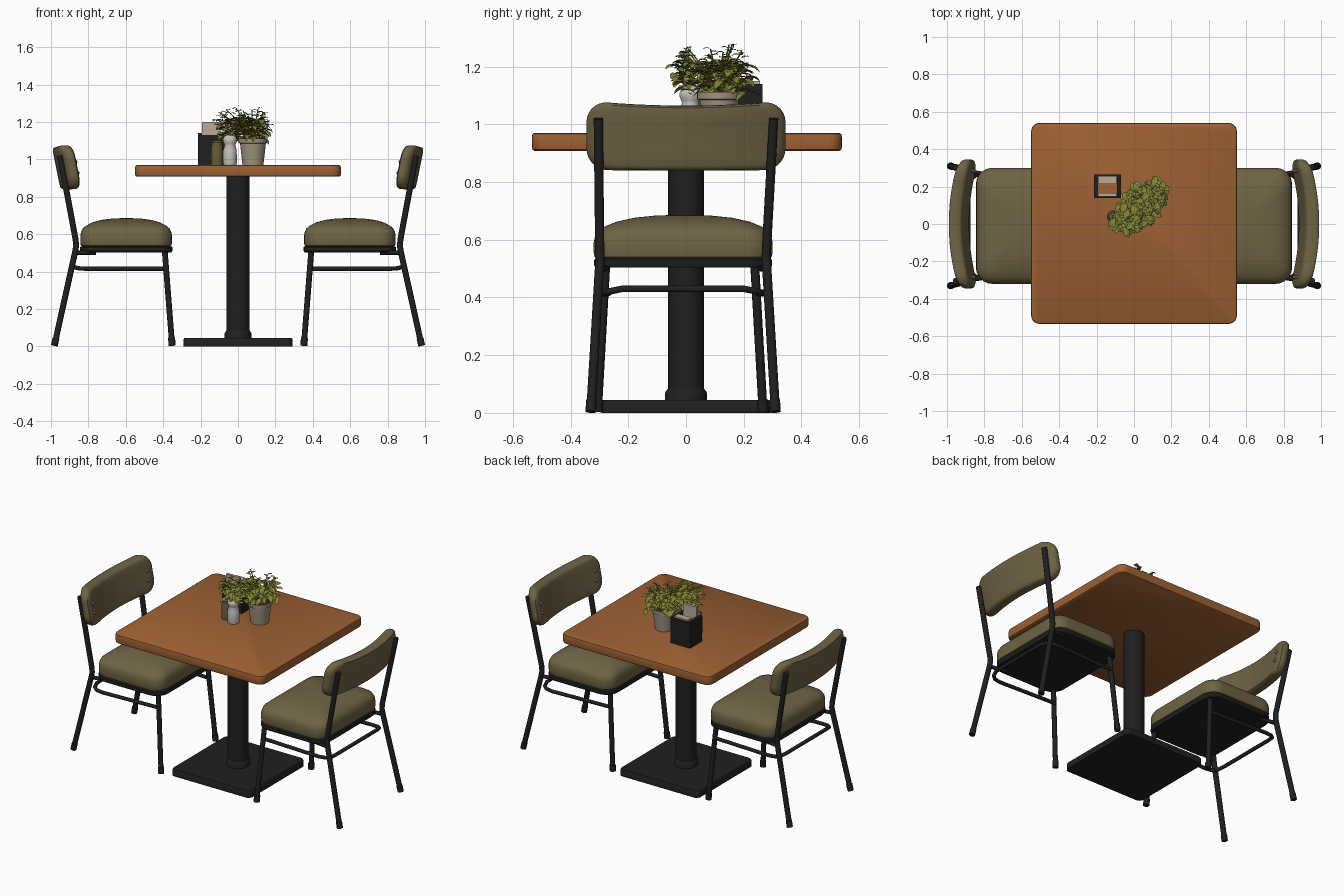
import bpy, bmesh, math, random
from mathutils import Vector

if "Cube" in bpy.data.objects:
    bpy.data.objects.remove(bpy.data.objects["Cube"])

random.seed(4)


def material(name, r, g, b):
    m = bpy.data.materials.new(name)
    m.diffuse_color = (r, g, b, 1)
    m.use_nodes = True
    m.node_tree.nodes["Principled BSDF"].inputs["Base Color"].default_value = m.diffuse_color
    return m


WOOD = material("warm wood", 0.34, 0.12, 0.034)
OLIVE = material("olive upholstery", 0.155, 0.125, 0.058)
BLACK = material("black metal", 0.014, 0.014, 0.015)
LEAF = material("leaf green", 0.23, 0.24, 0.035)
WHITE = material("white ceramic", 0.58, 0.55, 0.51)
CLAY = material("beige pot", 0.36, 0.30, 0.22)
PAPER = material("napkin paper", 0.50, 0.41, 0.30)
SPICE = material("spice brown", 0.13, 0.105, 0.04)
SOIL = material("dark soil", 0.04, 0.025, 0.015)


def finish(name, bm, mat, angle=40):
    bmesh.ops.recalc_face_normals(bm, faces=bm.faces)
    me = bpy.data.meshes.new(name)
    bm.to_mesh(me)
    bm.free()
    me.materials.append(mat)
    ob = bpy.data.objects.new(name, me)
    bpy.context.collection.objects.link(ob)
    bpy.ops.object.select_all(action='DESELECT')
    ob.select_set(True)
    bpy.context.view_layer.objects.active = ob
    bpy.ops.object.shade_smooth_by_angle(angle=math.radians(angle))
    return ob


def rounded_rect(hw, hh, r, seg=6, div=8):
    """Rounded rectangle outline with subdivided straight edges."""
    corners = []
    for i, (sx, sy) in enumerate([(1, 1), (-1, 1), (-1, -1), (1, -1)]):
        cx, cy = sx * (hw - r), sy * (hh - r)
        corners.append([Vector((cx + r * math.cos((i + k / seg) * math.pi / 2),
                                cy + r * math.sin((i + k / seg) * math.pi / 2)))
                        for k in range(seg + 1)])
    pts = []
    for i, c in enumerate(corners):
        pts += c
        nxt = corners[(i + 1) % 4][0]
        pts += [c[-1].lerp(nxt, k / div) for k in range(1, div)]
    return pts


def circle(n=28):
    return [Vector((math.cos(2 * math.pi * i / n), math.sin(2 * math.pi * i / n))) for i in range(n)]


def loft(name, outline, rings, mat, place, angle=40):
    """Skin scaled copies of an outline; rings are (scale, height)."""
    bm = bmesh.new()
    loops = [[bm.verts.new(place(p.x * s, p.y * s, h)) for p in outline] for s, h in rings]
    n = len(outline)
    for a, b in zip(loops, loops[1:]):
        for i in range(n):
            bm.faces.new((a[i], a[(i + 1) % n], b[(i + 1) % n], b[i]))
    bm.faces.new(loops[0])
    bm.faces.new(loops[-1])
    return finish(name, bm, mat, angle)


def at(x, y):
    return lambda a, b, h: (a + x, b + y, h)


def tube(name, pts, r, mat=BLACK):
    cu = bpy.data.curves.new(name, 'CURVE')
    cu.dimensions = '3D'
    cu.bevel_depth = r
    cu.bevel_resolution = 4
    cu.use_fill_caps = True
    sp = cu.splines.new('POLY')
    sp.points.add(len(pts) - 1)
    for p, q in zip(sp.points, pts):
        p.co = (*q, 1)
    ob = bpy.data.objects.new(name, cu)
    bpy.context.collection.objects.link(ob)
    bpy.ops.object.select_all(action='DESELECT')
    ob.select_set(True)
    bpy.context.view_layer.objects.active = ob
    bpy.ops.object.convert(target='MESH')
    ob = bpy.context.object
    ob.data.materials.clear()
    ob.data.materials.append(mat)
    bpy.ops.object.shade_smooth_by_angle(angle=math.radians(40))


def box(name, x0, x1, y0, y1, z0, z1, mat):
    bm = bmesh.new()
    bmesh.ops.create_cube(bm, size=1)
    for v in bm.verts:
        v.co = ((x0 + x1) / 2 + v.co.x * (x1 - x0), (y0 + y1) / 2 + v.co.y * (y1 - y0),
                (z0 + z1) / 2 + v.co.z * (z1 - z0))
    finish(name, bm, mat)


# Table
loft("table_top", rounded_rect(0.55, 0.537, 0.045),
     [(0.985, 0.908), (0.996, 0.912), (1, 0.92), (1, 0.957), (0.996, 0.966), (0.985, 0.97)], WOOD, at(0, 0.003))
loft("table_column", circle(32), [(0.062, 0.03), (0.062, 0.91)], BLACK, at(0, 0))
loft("column_collar", circle(32), [(0.073, 0.04), (0.073, 0.07), (0.062, 0.085)], BLACK, at(0, 0))
loft("table_base", rounded_rect(0.292, 0.292, 0.03),
     [(1, 0), (1, 0.036), (0.985, 0.044)], BLACK, at(0, 0))


# Chairs: s is +1 for the right chair, -1 for the left
def chair(s, side):
    yc = -0.01
    seat_at = lambda a, b, h: (s * (0.598 + a), yc + b, h)
    loft(side + "_seat_cushion", rounded_rect(0.245, 0.31, 0.085),
         [(0.95, 0.532), (0.99, 0.54), (1, 0.555), (1, 0.59), (0.985, 0.612), (0.95, 0.63), (0.88, 0.645),
          (0.75, 0.662), (0.55, 0.676), (0.3, 0.684), (0.05, 0.686)], OLIVE, seat_at)
    loft(side + "_seat_frame", rounded_rect(0.247, 0.308, 0.085),
         [(0.98, 0.503), (1, 0.51), (1, 0.53), (0.98, 0.535)], BLACK, seat_at)

    # Curved padded backrest
    def back_at(a, b, h):
        t = a / 0.345
        z = 0.962 + b * (1 - 0.06 * (1 - t * t)) - 0.010 * (1 - t * t)
        return (s * (0.884 + 0.052 * (1 - t * t) + 0.19 * b + h), a, z)
    loft(side + "_backrest", rounded_rect(0.345, 0.12, 0.075, 7, 14),
         [(0.03, -0.036), (0.3, -0.036), (0.6, -0.036), (0.85, -0.035), (0.93, -0.032), (0.98, -0.022), (1, -0.008),
          (1, 0.01), (0.98, 0.024), (0.93, 0.033), (0.85, 0.035), (0.6, 0.036), (0.3, 0.036), (0.03, 0.036)],
         OLIVE, back_at)

    for e, end in ((-1, "near"), (1, "far")):
        # Rear upright bends into the rear leg
        rear = [(0.982, yc + e * 0.32, 0.004), (0.872, yc + e * 0.290, 0.50), (0.866, yc + e * 0.288, 0.535),
                (0.868, yc + e * 0.289, 0.57), (0.952, e * 0.304, 1.02)]
        tube(f"{side}_{end}_rear_leg", [(s * x, y, z) for x, y, z in rear], 0.0165)
        front = [(0.352, -0.02 + e * 0.287, 0.004), (0.392, -0.02 + e * 0.258, 0.515)]
        tube(f"{side}_{end}_front_leg", [(s * x, y, z) for x, y, z in front], 0.0155)
        # Rubber feet
        for part, p in (("rear", rear), ("front", front)):
            a = Vector((s * p[0][0], p[0][1], p[0][2]))
            b = Vector((s * p[1][0], p[1][1], p[1][2]))
            tube(f"{side}_{end}_{part}_foot", [a, a.lerp(b, 0.08)], 0.019)
        # Frame stub joining seat and rear leg
        tube(f"{side}_{end}_seat_bracket", [(s * 0.76, yc + e * 0.27, 0.502), (s * 0.875, yc + e * 0.289, 0.502)], 0.012)
        # Backrest buttons
        for z in (0.93, 0.99):
            x, y, zz = back_at(e * 0.285, z - 0.962, -0.036)
            bm = bmesh.new()
            bmesh.ops.create_uvsphere(bm, u_segments=12, v_segments=8, radius=0.011)
            bmesh.ops.translate(bm, verts=bm.verts, vec=(x, y, zz))
            finish(f"{side}_{end}_back_button", bm, OLIVE)

    # U-shaped stretcher with a rear crossbar
    half = [(0.384, 0.26, 0.415), (0.80, 0.278, 0.415), (0.845, 0.272, 0.417), (0.872, 0.25, 0.422), (0.885, 0.21, 0.43)]
    path = half + [(x, -y, z) for x, y, z in reversed(half)]
    tube(side + "_stretcher", [(s * x, yc + y, z) for x, y, z in path], 0.0115)


chair(1, "right")
chair(-1, "left")

# Plant pot
T = 0.97
loft("plant_pot", circle(), [(0.056, T), (0.069, 1.085), (0.076, 1.087), (0.077, 1.112), (0.070, 1.112), (0.068, 1.095)],
     CLAY, at(0.08, 0.115))
loft("pot_soil", circle(), [(0.066, 1.09), (0.066, 1.1)], SOIL, at(0.08, 0.115))

# Shakers
loft("white_shaker", circle(), [(0.034, T), (0.037, 0.98), (0.036, 1.05), (0.029, 1.075), (0.031, 1.082), (0.037, 1.095),
     (0.037, 1.11), (0.028, 1.127), (0.01, 1.134)], WHITE, at(-0.043, 0.015), 60)
loft("spice_shaker", circle(), [(0.032, T), (0.032, 1.06), (0.027, 1.075)], SPICE, at(-0.112, 0.04))
loft("spice_shaker_lid", circle(), [(0.029, 1.07), (0.029, 1.09), (0.02, 1.1)], SPICE, at(-0.112, 0.04))

# Napkin caddy
X0, X1, Y0, Y1 = -0.215, -0.07, 0.14, 0.265
box("caddy_left", X0, X0 + 0.022, Y0, Y1, T, 1.14, BLACK)
box("caddy_right", X1 - 0.022, X1, Y0, Y1, T, 1.14, BLACK)
box("caddy_front", X0, X1, Y0, Y0 + 0.008, T, 1.13, BLACK)
box("caddy_back", X0, X1, Y1 - 0.008, Y1, T, 1.14, BLACK)
box("menu_cards", X0 + 0.023, X1 - 0.023, Y0 + 0.008, Y0 + 0.026, T, 1.2, PAPER)
box("napkins", X0 + 0.023, X1 - 0.023, 0.215, Y1 - 0.008, T, 1.15, PAPER)

# Foliage: cupped leaves along leaning stems, plus a dense lower mound
leaves = bmesh.new()
D, P = Vector((0.72, 0.69, 0)), Vector((-0.69, 0.72, 0))
MID = Vector((0.025, 0.09, 0))
POT = Vector((0.08, 0.115, 1.09))


def leaf(base, yaw, pitch, length):
    d = Vector((math.cos(yaw), math.sin(yaw), 0))
    side = Vector((-d.y, d.x, 0))
    rows = []
    for t, w in ((0, 0.08), (0.3, 0.30), (0.65, 0.31), (0.9, 0.15), (1, 0.03)):
        c = base + d * (length * t) + Vector((0, 0, length * (pitch * t - 0.5 * t * t)))
        lift = Vector((0, 0, length * w * 0.35))
        rows.append([leaves.verts.new(c + side * (k * w * length) + lift * abs(k)) for k in (-1, 0, 1)])
    for a, b in zip(rows, rows[1:]):
        for i in (0, 1):
            leaves.faces.new((a[i], a[i + 1], b[i + 1], b[i]))


def spot(a, b):
    r, t = math.sqrt(random.random()), random.uniform(0, 2 * math.pi)
    return MID + D * (a * r * math.cos(t)) + P * (b * r * math.sin(t))


for i in range(230):
    p = spot(0.165, 0.08)
    p.z = random.uniform(1.11, 1.215)
    leaf(p, random.uniform(0, 6.28), random.uniform(-0.1, 0.6), random.uniform(0.04, 0.058))
for i in range(17):
    tip = spot(0.165, 0.075)
    tip.z = random.uniform(1.2, 1.295)
    tube("plant_stem", [POT, POT.lerp(tip, 0.5) + Vector((0, 0, 0.02)), tip], 0.0025, LEAF)
    for k in range(9):
        q = tip - Vector((0, 0, 0.011 * k))
        leaf(q, k * 2.4 + i, random.uniform(0.2, 0.8), 0.026 + 0.002 * k)
finish("foliage", leaves, LEAF, 60)
